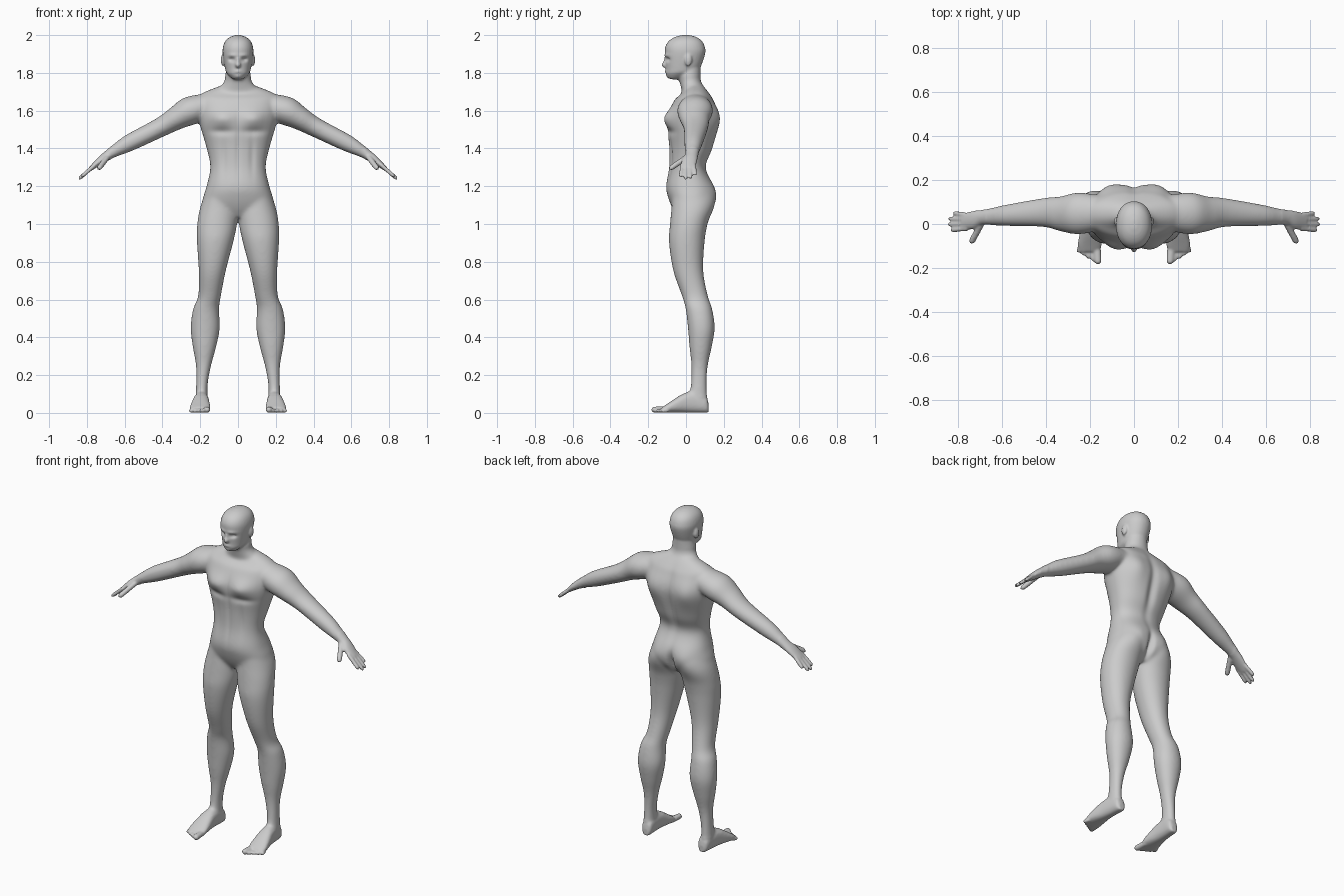
import bpy, bmesh, math
from mathutils import Vector

bm = bmesh.new()
X, Y, Z = Vector((1, 0, 0)), Vector((0, 1, 0)), Vector((0, 0, 1))


def smooth_rows(rows, n=5):
    """Catmull-Rom interpolation between cross-sections."""
    out = []
    for i in range(len(rows) - 1):
        p = [rows[max(0, min(len(rows) - 1, i + k))] for k in (-1, 0, 1, 2)]
        for j in range(n):
            t = j / n
            out.append([0.5 * (2 * b + (c - a) * t + (2 * a - 5 * b + 4 * c - d) * t * t
                               + (3 * b - a - 3 * c + d) * t ** 3) for a, b, c, d in zip(*p)])
    return out + [list(rows[-1])]


def loft(rows, u, v, side=1, power=2.0, seg=32):
    """Closed skin over superellipse sections (x, y, z, radius along u, radius along v)."""
    rings = []
    for x, y, z, a, b in smooth_rows(rows):
        ring = []
        for k in range(seg):
            t = 2 * math.pi * k / seg
            c, s = math.cos(t), math.sin(t)
            c = math.copysign(abs(c) ** (2 / power), c)
            s = math.copysign(abs(s) ** (2 / power), s)
            p = Vector((x, y, z)) + u * (a * c) + v * (b * s)
            ring.append(bm.verts.new((p.x * side, p.y, p.z)))
        rings.append(ring)
    for r, q in zip(rings, rings[1:]):
        for k in range(seg):
            bm.faces.new((r[k], r[(k + 1) % seg], q[(k + 1) % seg], q[k]))
    bm.faces.new(rings[0][::-1])
    bm.faces.new(rings[-1])


def column(rows, side=1, power=2.0):
    """Vertical loft; rows are (z, x min, x max, y min, y max)."""
    loft([((a + b) / 2, (c + d) / 2, z, (b - a) / 2, (d - c) / 2) for z, a, b, c, d in rows],
         X, Y, side, power)


def trunk(rows, power=2.0):
    """Column centred on x = 0; rows are (z, half width, y min, y max)."""
    column([(z, -w, w, a, b) for z, w, a, b in rows], 1, power)


def digit(start, end, r, side):
    """Finger or toe with a rounded tip."""
    s, e = Vector(start), Vector(end)
    d = (e - s).normalized()
    u = d.cross(Z).normalized()
    rows = [(*s.lerp(e, t), r * f, r * f) for t, f in ((0, 1), (.8, 1), (.93, .75), (1, .3))]
    loft(rows, u, u.cross(d), side, seg=16)


def ball(c, s):
    g = bmesh.ops.create_uvsphere(bm, u_segments=20, v_segments=12, radius=1)
    for v in g["verts"]:
        v.co = Vector([c[i] + v.co[i] * s[i] for i in range(3)])


# torso
trunk([(1.735, .085, .01, .09), (1.69, .195, -.025, .125), (1.65, .213, -.065, .148),
       (1.55, .208, -.1, .176), (1.4, .166, -.089, .142), (1.3, .147, -.09, .106),
       (1.2, .167, -.106, .148), (1.14, .185, -.095, .152), (1.08, .19, -.07, .135),
       (1.035, .12, -.04, .09)], 2.3)
# neck
trunk([(1.87, .055, -.04, .08), (1.79, .067, -.042, .077), (1.75, .076, -.033, .082),
       (1.69, .13, -.02, .115)])
# head
trunk([(1.765, .026, -.09, -.03), (1.795, .057, -.106, .04), (1.82, .068, -.106, .072),
       (1.9, .081, -.112, .101), (1.94, .079, -.109, .099), (1.97, .066, -.09, .083),
       (1.99, .042, -.058, .054), (2, .012, -.02, .018)], 2.15)
# nose
ball((0, -.108, 1.843), (.015, .021, .017))
ball((0, -.106, 1.86), (.009, .014, .026))

for s in (1, -1):
    # ear
    ball((.08 * s, .012, 1.868), (.011, .02, .033))
    # arm and palm
    loft([(.13, .05, 1.64, .07, .06), (.245, .048, 1.603, .095, .077), (.33, .046, 1.558, .08, .062),
          (.41, .052, 1.512, .066, .052), (.57, .04, 1.432, .05, .046), (.64, .034, 1.394, .041, .035),
          (.69, .03, 1.363, .034, .026), (.73, .018, 1.335, .041, .021),
          (.78, .01, 1.293, .037, .012)], Y, Vector((.5, 0, .866)), s)
    # fingers
    for i in range(4):
        x = .846 - .009 * (i - 1.7) ** 2
        digit((.755, .041 - .0207 * i, 1.315), (x, .05 - .026 * i, 1.315 - .88 * (x - .755)), .0105, s)
    # thumb
    digit((.69, .005, 1.355), (.74, -.088, 1.29), .0145, s)
    # leg
    column([(1.22, .04, .15, -.07, .11), (1.1, 0, .197, -.076, .143), (1, .005, .216, -.085, .114),
            (.9, .026, .217, -.09, .098), (.75, .065, .208, -.067, .092), (.62, .09, .211, -.022, .116),
            (.55, .1, .238, -.002, .139), (.45, .096, .251, .01, .152), (.35, .115, .24, .018, .137),
            (.25, .142, .223, .028, .116), (.15, .16, .222, .025, .11), (.05, .16, .226, .01, .115)],
           s, 2.1)
    # foot: (y, half width, half height)
    loft([(.188 - .1 * (y - .12) * .6, y, h + .001, w, h) for y, w, h in
          ((.12, .016, .022), (.105, .031, .043), (.05, .036, .055), (0, .041, .054),
           (-.05, .049, .04), (-.095, .054, .025), (-.125, .047, .015))], X, Z, s, 2.4)
    # toes
    for i in range(5):
        r = .011 if i else .0165
        digit((.168 + .0187 * i, -.095, r + .002), (.163 + .022 * i, .013 * i - .183, r), r, s)

# fuse the parts into one skin
bmesh.ops.recalc_face_normals(bm, faces=bm.faces)
mesh = bpy.data.meshes.new("human_body")
bm.to_mesh(mesh)
bm.free()
body = bpy.data.objects.new("human_body", mesh)
bpy.context.collection.objects.link(body)
mod = body.modifiers.new("fuse", 'REMESH')
mod.mode = 'VOXEL'
mod.voxel_size = .006
body.data = bpy.data.meshes.new_from_object(body.evaluated_get(bpy.context.evaluated_depsgraph_get()))
body.modifiers.clear()

# muscle and face relief: (x, y, z, x radius, z radius, push along y), mirrored in x
relief = [
    (.085, -.09, 1.56, .065, .045, -.024),  # chest
    (.09, -.1, 1.49, .07, .02, .01),        # under chest
    (0, -.1, 1.4, .012, .16, .006),         # front midline
    (.075, -.09, 1.36, .016, .1, .006),     # belly sides
    (.11, .15, 1.56, .06, .08, .016),       # shoulder blade
    (0, .15, 1.46, .025, .18, -.016),       # spine
    (.085, .13, 1.14, .06, .06, .016),      # buttock
    (0, .14, 1.1, .016, .065, -.03),        # cleft
    (.034, -.1, 1.871, .016, .011, .014),   # eye socket
    (.03, -.1, 1.893, .025, .009, -.005),   # brow
    (0, -.11, 1.808, .018, .008, -.006),    # lips
    (0, -.11, 1.781, .016, .009, -.004),    # chin
]


def relax(verts, times):
    for _ in range(times):
        bmesh.ops.smooth_vert(bm, verts=verts, factor=.5, use_axis_x=True, use_axis_y=True, use_axis_z=True)


bm = bmesh.new()
bm.from_mesh(body.data)
soft = [v for v in bm.verts if abs(v.co.x) < .67 and .09 < v.co.z < 1.77]
relax(soft, 16)
relax(bm.verts[:], 2)
for v in bm.verts:
    x, y, z = abs(v.co.x), v.co.y, v.co.z
    if x < .3 and z > .9:
        for cx, cy, cz, rx, rz, push in relief:
            q = ((x - cx) / rx) ** 2 + ((y - cy) / .06) ** 2 + ((z - cz) / rz) ** 2
            if q < 6:
                v.co.y += push * math.exp(-q)
relax(soft, 2)
for f in bm.faces:
    f.smooth = True
bm.to_mesh(body.data)
bm.free()
